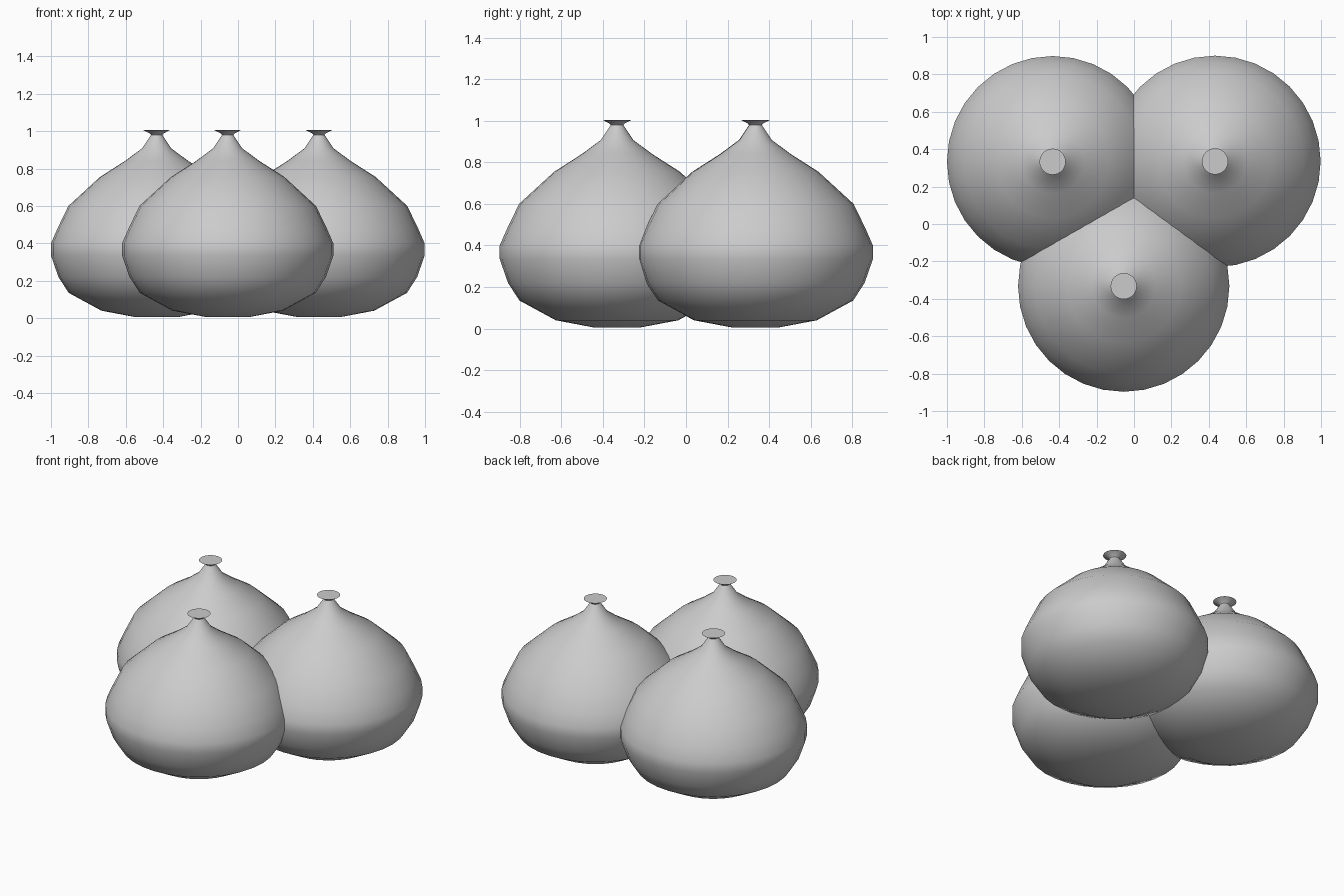
import bpy
import bmesh
from math import cos, sin, tau, radians

if "Cube" in bpy.data.objects:
    bpy.data.objects.remove(bpy.data.objects["Cube"])

SIDES = 32
# (radius, height) outline of one sack, from the base up to the flared mouth
PROFILE = [(0.11, 0.005), (0.295, 0.04), (0.47, 0.135), (0.525, 0.22),
           (0.565, 0.335), (0.565, 0.40), (0.53, 0.48), (0.472, 0.60),
           (0.303, 0.755), (0.17, 0.84), (0.078, 0.908), (0.03, 0.98),
           (0.037, 0.988), (0.07, 1.005)]


def make_sack(name, x, y):
    bm = bmesh.new()
    rings = [[bm.verts.new((r * cos(tau * i / SIDES), r * sin(tau * i / SIDES), z))
              for i in range(SIDES)] for r, z in PROFILE]
    # round body
    for low, high in zip(rings, rings[1:]):
        for i in range(SIDES):
            j = (i + 1) % SIDES
            bm.faces.new((low[i], low[j], high[j], high[i]))
    # flat base and closed mouth
    bm.faces.new(rings[0][::-1])
    bm.faces.new(rings[-1])
    mesh = bpy.data.meshes.new(name)
    bm.to_mesh(mesh)
    bm.free()
    sack = bpy.data.objects.new(name, mesh)
    sack.location = (x, y, 0)
    bpy.context.collection.objects.link(sack)
    bpy.ops.object.select_all(action='DESELECT')
    sack.select_set(True)
    bpy.context.view_layer.objects.active = sack
    bpy.ops.object.shade_smooth_by_angle(angle=radians(50))


# Three sacks leaning into each other
make_sack("sack_back_left", -0.435, 0.333)
make_sack("sack_back_right", 0.433, 0.335)
make_sack("sack_front", -0.055, -0.332)
